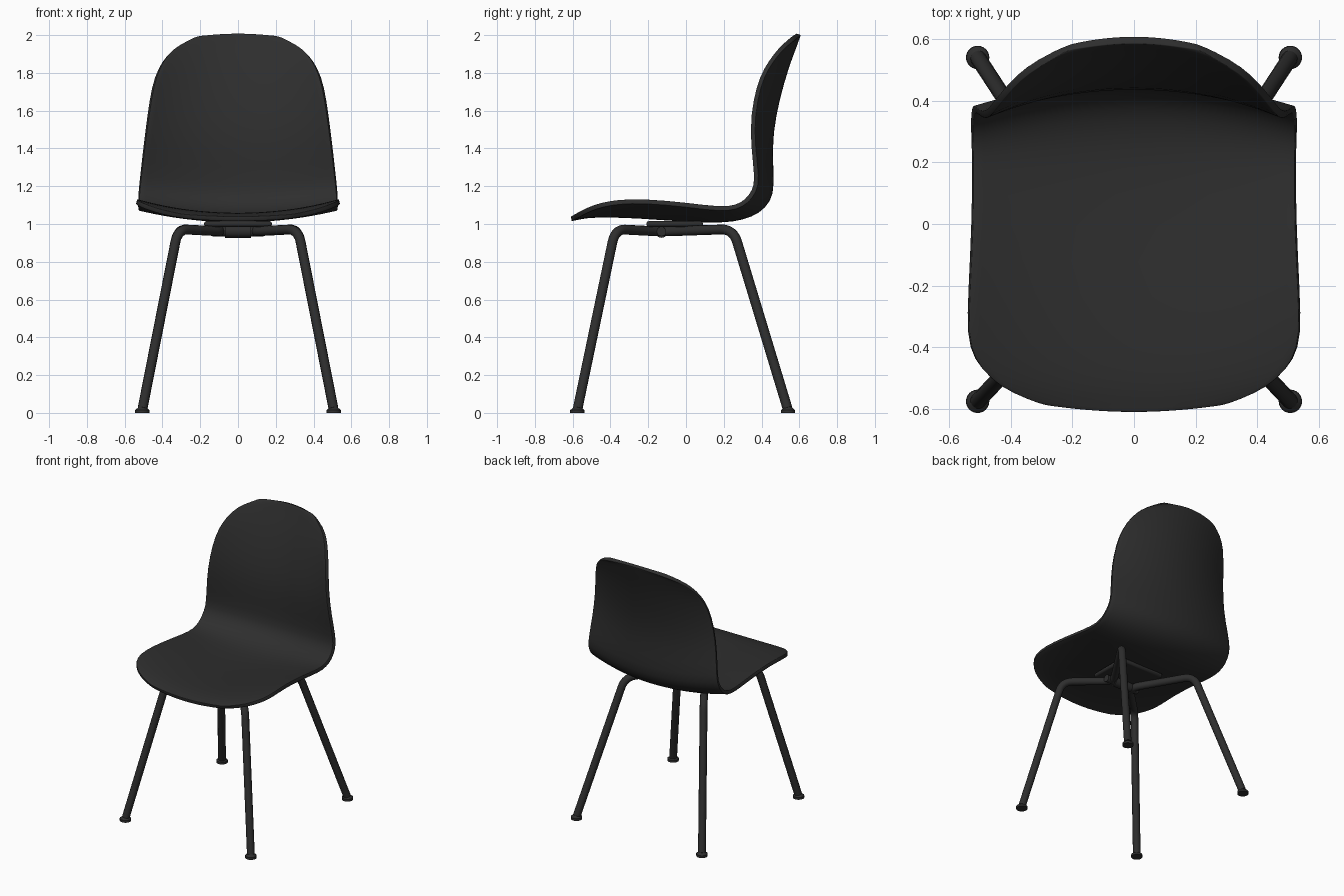
import bpy, bmesh, math
from mathutils import Vector

cube = bpy.data.objects.get("Cube")
if cube:
    bpy.data.objects.remove(cube, do_unlink=True)


def material(name, value):
    mat = bpy.data.materials.new(name)
    mat.use_nodes = True
    colour = (value, value, value, 1)
    mat.diffuse_color = colour
    mat.node_tree.nodes["Principled BSDF"].inputs["Base Color"].default_value = colour
    return mat


charcoal = material("charcoal", 0.027)


def finish(obj, angle=40):
    obj.data.materials.append(charcoal)
    bpy.ops.object.select_all(action="DESELECT")
    obj.select_set(True)
    bpy.context.view_layer.objects.active = obj
    bpy.ops.object.shade_smooth_by_angle(angle=math.radians(angle))
    return obj


def mesh_object(name, bm):
    mesh = bpy.data.meshes.new(name)
    bm.to_mesh(mesh)
    bm.free()
    obj = bpy.data.objects.new(name, mesh)
    bpy.context.collection.objects.link(obj)
    return obj


# Seat shell: each row is centre y, centre z, rim y, rim z, half width
ROWS = [
    (-.605, 1.015, -.575, 1.03, .30),
    (-.58, 1.02, -.54, 1.05, .40),
    (-.55, 1.027, -.50, 1.07, .465),
    (-.50, 1.033, -.44, 1.09, .52),
    (-.42, 1.035, -.36, 1.105, .543),
    (-.25, 1.03, -.22, 1.11, .538),
    (0, 1.01, 0, 1.09, .527),
    (.2, 1.005, .18, 1.065, .525),
    (.3, 1.02, .27, 1.075, .527),
    (.39, 1.055, .33, 1.11, .53),
    (.45, 1.12, .375, 1.17, .527),
    (.47, 1.2, .39, 1.24, .52),
    (.455, 1.4, .365, 1.42, .50),
    (.475, 1.57, .365, 1.58, .48),
    (.52, 1.75, .395, 1.73, .457),
    (.56, 1.87, .435, 1.82, .425),
    (.583, 1.93, .485, 1.89, .38),
    (.597, 1.97, .53, 1.94, .32),
    (.608, 2.0, .58, 1.975, .22),
]
COLUMNS = 16


def build_shell():
    bm = bmesh.new()
    grid = []
    for cy, cz, ry, rz, width in ROWS:
        line = []
        for j in range(COLUMNS + 1):
            t = 2 * j / COLUMNS - 1
            k = t * t
            line.append(bm.verts.new((width * t, cy + (ry - cy) * k, cz + (rz - cz) * k)))
        grid.append(line)
    for low, high in zip(grid, grid[1:]):
        for j in range(COLUMNS):
            bm.faces.new((low[j], low[j + 1], high[j + 1], high[j]))
    shell = mesh_object("seat_shell", bm)
    finish(shell, 60)
    smooth = shell.modifiers.new("smooth", "SUBSURF")
    smooth.levels = smooth.render_levels = 1
    thick = shell.modifiers.new("thickness", "SOLIDIFY")
    thick.thickness = .025
    thick.offset = 1
    rim = shell.modifiers.new("rounded_rim", "BEVEL")
    rim.width = .007
    rim.segments = 2
    rim.limit_method = "ANGLE"
    rim.angle_limit = math.radians(50)


build_shell()


def fillet(points, reach, steps=8):
    """Round the inner corners of a path."""
    path = [points[0]]
    for a, b, c in zip(points, points[1:], points[2:]):
        start = b + (a - b).normalized() * reach
        end = b + (c - b).normalized() * reach
        for i in range(steps + 1):
            t = i / steps
            path.append(start.lerp(b, t).lerp(b.lerp(end, t), t))
    return path + [points[-1]]


def tube(name, points, radius, reach):
    path = fillet([Vector(p) for p in points], reach)
    curve = bpy.data.curves.new(name, "CURVE")
    curve.dimensions = "3D"
    curve.bevel_depth = radius
    curve.bevel_resolution = 4
    curve.use_fill_caps = True
    spline = curve.splines.new("POLY")
    spline.points.add(len(path) - 1)
    for point, co in zip(spline.points, path):
        point.co = (*co, 1)
    obj = bpy.data.objects.new(name, curve)
    bpy.context.collection.objects.link(obj)
    bpy.ops.object.select_all(action="DESELECT")
    obj.select_set(True)
    bpy.context.view_layer.objects.active = obj
    bpy.ops.object.convert(target="MESH")
    return finish(bpy.context.view_layer.objects.active)


def cylinder(name, location, radius, top_radius, depth, axis="Z"):
    bpy.ops.mesh.primitive_cone_add(vertices=24, radius1=radius, radius2=top_radius, depth=depth,
                                    location=location,
                                    rotation=(0, math.pi / 2 if axis == "X" else 0, 0))
    obj = bpy.context.object
    obj.name = name
    return finish(obj)


# Legs: one bent tube per side, meeting at the middle bracket
for side, s in (("left", 1), ("right", -1)):
    tube(side + "_leg_frame", [
        (s * .505, -.573, .025),
        (s * .318, -.375, .973),
        (s * .07, -.13, .96),
        (s * .318, .25, .973),
        (s * .505, .537, .025)], .026, .075)
    for end, y in (("front", -.575), ("back", .54)):
        foot = side + "_" + end
        cylinder(foot + "_foot_pad", (s * .507, y, .008), .038, .038, .016)
        cylinder(foot + "_foot_collar", (s * .507, y, .023), .036, .02, .014)

# Bracket that joins the two tubes
cylinder("bracket_sleeve", (0, -.13, .96), .033, .033, .14, "X")
cylinder("bracket_bar", (0, -.13, .96), .025, .025, .27, "X")

# Mounting plate under the seat
bpy.ops.mesh.primitive_cube_add(size=1, location=(0, -.06, 1.0))
plate = bpy.context.object
plate.name = "mounting_plate"
plate.scale = (.36, .3, .03)
bpy.ops.object.transform_apply(location=False, rotation=False, scale=True)
edge = plate.modifiers.new("rounded_edges", "BEVEL")
edge.width = .012
edge.segments = 2
finish(plate)
